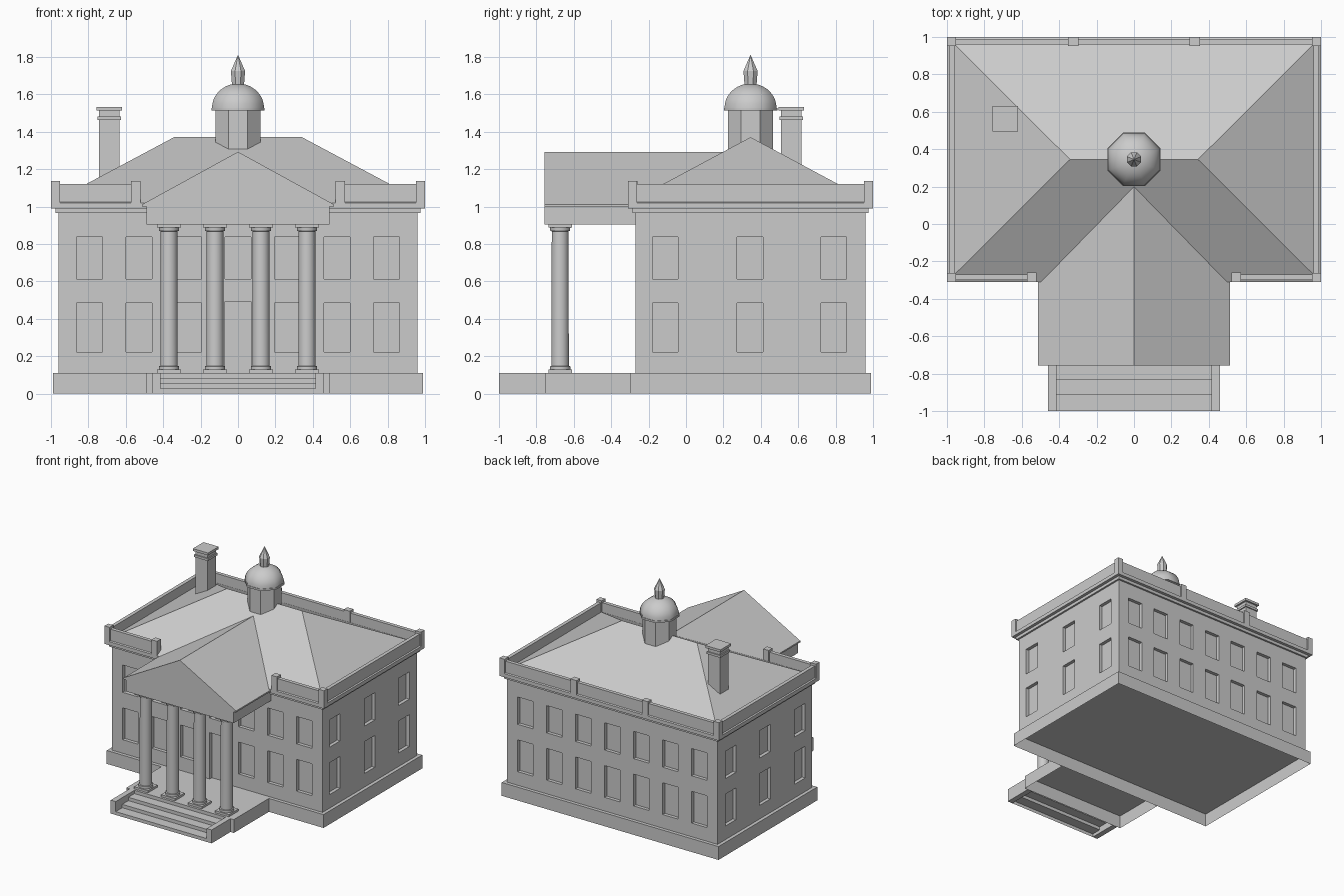
import bpy, bmesh, math
from mathutils import Matrix

if "Cube" in bpy.data.objects:
    bpy.data.objects.remove(bpy.data.objects["Cube"])

CY = 0.345  # centre of the main block in y
stone = bpy.data.materials.new("grey_stone")
stone.diffuse_color = (0.6, 0.6, 0.6, 1)
stone.use_nodes = True
stone.node_tree.nodes["Principled BSDF"].inputs["Base Color"].default_value = stone.diffuse_color


def finish(name, bm, smooth=None, open_below=False):
    bmesh.ops.recalc_face_normals(bm, faces=bm.faces)
    if open_below:  # hollow parts have no underside
        bm.normal_update()
        bmesh.ops.delete(bm, geom=[f for f in bm.faces if f.normal.z < -0.9], context='FACES')
    me = bpy.data.meshes.new(name)
    bm.to_mesh(me)
    bm.free()
    me.materials.append(stone)
    ob = bpy.data.objects.new(name, me)
    bpy.context.collection.objects.link(ob)
    if smooth:
        bpy.ops.object.select_all(action='DESELECT')
        ob.select_set(True)
        bpy.context.view_layer.objects.active = ob
        bpy.ops.object.shade_smooth_by_angle(angle=math.radians(smooth))
    return ob


def add_box(bm, x0, x1, y0, y1, z0, z1):
    m = Matrix.Translation(((x0 + x1) / 2, (y0 + y1) / 2, (z0 + z1) / 2))
    bmesh.ops.create_cube(bm, size=1, matrix=m @ Matrix.Diagonal((x1 - x0, y1 - y0, z1 - z0, 1)))


def boxes(name, *dims, open_below=False):
    bm = bmesh.new()
    for d in dims:
        add_box(bm, *d)
    return finish(name, bm, open_below=open_below)


def block(name, hx, hy, z0, z1, **kw):
    return boxes(name, (-hx, hx, CY - hy, CY + hy, z0, z1), **kw)


def prism(name, points, vec, **kw):
    # flat outline pushed along a vector
    bm = bmesh.new()
    face = bm.faces.new([bm.verts.new(p) for p in points])
    ext = bmesh.ops.extrude_face_region(bm, geom=[face])
    bmesh.ops.translate(bm, vec=vec, verts=[g for g in ext["geom"] if isinstance(g, bmesh.types.BMVert)])
    return finish(name, bm, **kw)


def add_lathe(bm, profile, segs, x, y):
    # stacked rings; the first and last are closed by caps
    rings = []
    for r, z in profile:
        rings.append([bm.verts.new((x + r * math.cos((i + .5) * math.tau / segs),
                                    y + r * math.sin((i + .5) * math.tau / segs), z))
                      for i in range(segs)])
    for a, b in zip(rings, rings[1:]):
        for i in range(segs):
            j = (i + 1) % segs
            bm.faces.new((a[i], a[j], b[j], b[i]))
    bm.faces.new(rings[0])
    bm.faces.new(rings[-1])


# Plinth, porch floor and stairs, all hollow underneath
block("plinth", 0.988, 0.643, 0, 0.11, open_below=True)
boxes("porch_floor", (-0.49, 0.49, -0.755, -0.298, 0, 0.11), open_below=True)
boxes("stair_cheeks", *[(s * 0.4375 - 0.0225, s * 0.4375 + 0.0225, -1, -0.755, 0, 0.11) for s in (-1, 1)])
steps = [(-0.415, -0.755, 0), (-0.415, -1, 0)]
for i, (y0, y1) in enumerate(((-1, -0.915), (-0.915, -0.835), (-0.835, -0.755))):
    z = 0.0275 * (i + 1)
    steps += [(-0.415, y0, z), (-0.415, y1, z)]
prism("stair_treads", steps, (0.83, 0, 0), open_below=True)

# Main walls with recessed windows and a door
walls = block("walls", 0.96, 0.615, 0.11, 0.97)
D = 0.028
W = 0.069
cut = []
for z0, z1 in ((0.222, 0.484), (0.612, 0.837)):
    for i in range(-3, 4):
        x = i * 0.2645
        door = i == 0 and z0 < 0.5
        cut.append((x - W, x + W, -0.35, -0.27 + D, 0.05 if door else z0, 0.492 if door else z1))
        cut.append((x - W, x + W, 0.96 - D, 1.05, z0, z1))
    for y in (-0.111, 0.342, 0.79):
        cut.append((0.96 - D, 1.05, y - W, y + W, z0, z1))
        cut.append((-1.05, -0.96 + D, y - W, y + W, z0, z1))
cutter = boxes("window_cutter", *cut)
cutter.hide_render = True
mod = walls.modifiers.new("openings", 'BOOLEAN')
mod.operation = 'DIFFERENCE'
mod.solver = 'EXACT'
mod.object = cutter
bpy.context.view_layer.objects.active = walls
bpy.ops.object.modifier_apply(modifier=mod.name)
bpy.data.objects.remove(cutter)

# Cornice and eaves course
block("cornice", 0.975, 0.63, 0.965, 0.99)
block("eaves_course", 1.0, 0.655, 0.99, 1.02)

# Hipped roof
bm = bmesh.new()
v = [bm.verts.new(p) for p in ((-1, -0.31, 1.02), (1, -0.31, 1.02), (1, 1, 1.02), (-1, 1, 1.02),
                               (-0.342, CY, 1.371), (0.342, CY, 1.371))]
for f in ((0, 1, 5, 4), (1, 2, 5), (2, 3, 4, 5), (3, 0, 4), (3, 2, 1, 0)):
    bm.faces.new([v[i] for i in f])
finish("hipped_roof", bm)

# Parapet walls and posts, open at the front where the portico roof passes
panels = [(-0.97, 0.97, 0.96, 0.99, 1.0, 1.12)]
posts = []
for s in (-1, 1):
    def mx(a, b):
        return (min(s * a, s * b), max(s * a, s * b))
    panels.append((*mx(0.96, 0.99), -0.30, 0.99, 1.0, 1.12))
    panels.append((*mx(0.54, 0.97), -0.30, -0.27, 1.0, 1.12))
    for a, b, y0, y1 in ((0.953, 1, 0.953, 1), (0.953, 1, -0.31, -0.263),
                         (0.522, 0.572, -0.31, -0.26), (0.297, 0.352, 0.953, 1)):
        posts.append((*mx(a, b), y0, y1, 0.99, 1.138))
boxes("parapet_panels", *panels)
boxes("parapet_posts", *posts)

# Portico pediment with its gabled roof
half = [(0.49, 0.905), (0.49, 1.0), (0.512, 1.0), (0.512, 1.012)]
prof = half + [(0, 1.293)] + [(-x, z) for x, z in reversed(half)]
prism("pediment", [(x, -0.757, z) for x, z in prof], (0, 0.965, 0))

# Columns with square plinths and capitals
for n, x in enumerate((-0.369, -0.123, 0.123, 0.369)):
    y = -0.673
    bm = bmesh.new()
    add_lathe(bm, [(0.055, 0.125), (0.055, 0.146), (0.047, 0.148), (0.045, 0.868),
                   (0.053, 0.87), (0.055, 0.89)], 24, x, y)
    finish(f"column_{n + 1}", bm, 35)
    boxes(f"column_blocks_{n + 1}", (x - 0.063, x + 0.063, y - 0.063, y + 0.063, 0.11, 0.128),
          (x - 0.063, x + 0.063, y - 0.063, y + 0.063, 0.887, 0.906))

# Octagonal cupola, dome and finial
K = 1 / math.cos(math.pi / 8)
bm = bmesh.new()
add_lathe(bm, [(0.12 * K, 1.25), (0.12 * K, 1.52)], 8, 0, CY)
finish("cupola_drum", bm)
bm = bmesh.new()
arc = [(0.139 * K * math.cos(a), 1.528 + 0.13 * math.sin(a))
       for a in [i * math.radians(80) / 8 for i in range(9)]]
add_lathe(bm, [(0.143 * K, 1.513), (0.143 * K, 1.528)] + arc, 8, 0, CY)
finish("dome", bm, 50)
bm = bmesh.new()
add_lathe(bm, [(0.034, 1.64), (0.041, 1.725), (0.001, 1.81)], 8, 0, CY)
finish("finial", bm)

# Chimney with two bands
cx, cy = -0.688, 0.563
boxes("chimney", *[(cx - h, cx + h, cy - h, cy + h, z0, z1) for h, z0, z1 in
                   ((0.054, 1.1, 1.52), (0.063, 1.463, 1.482), (0.069, 1.513, 1.533))])
